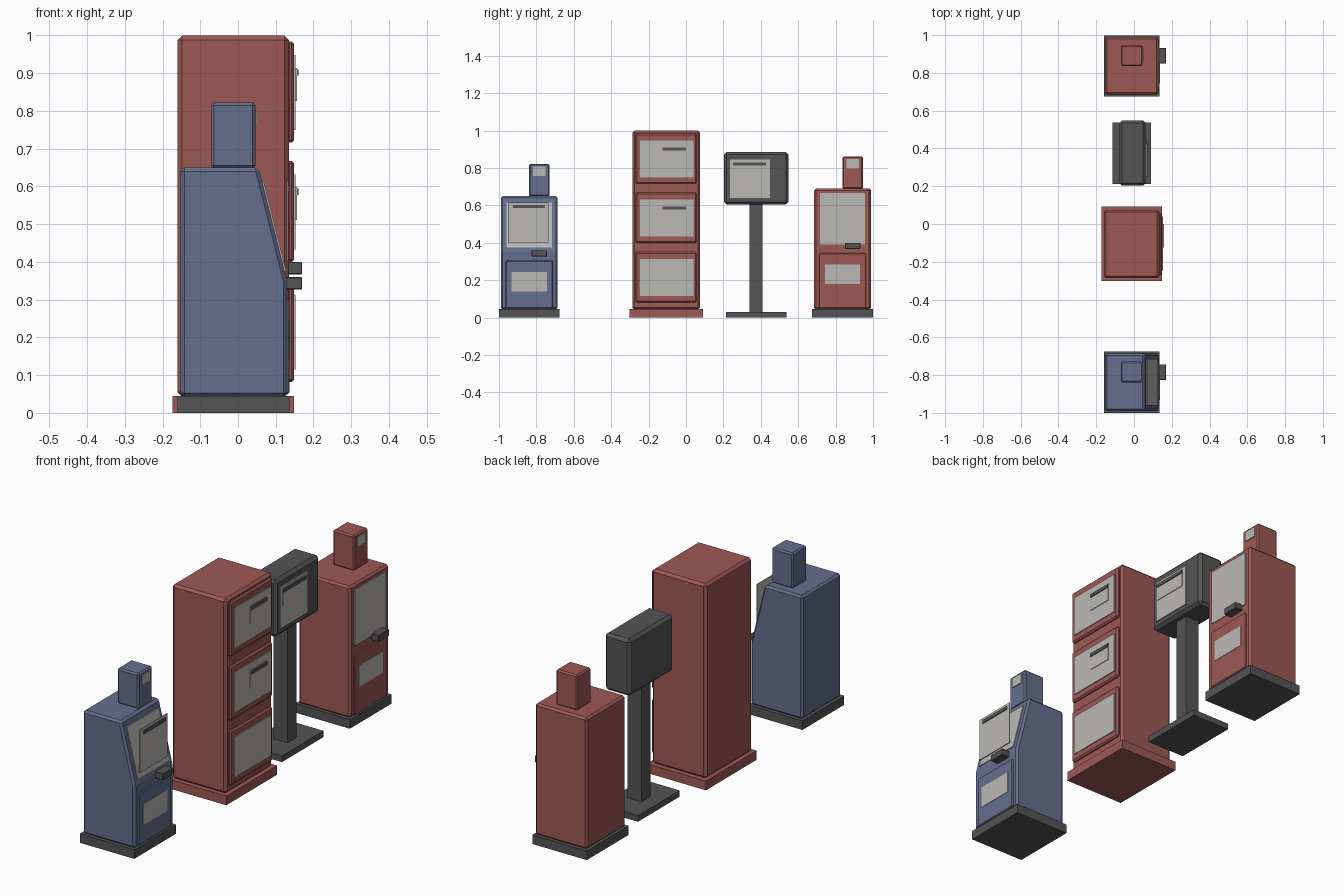
import bpy, bmesh

cube = bpy.data.objects.get("Cube")
if cube:
    bpy.data.objects.remove(cube, do_unlink=True)


def make_material(name, rgb):
    mat = bpy.data.materials.new(name)
    mat.use_nodes = True
    colour = (*rgb, 1)
    mat.diffuse_color = colour
    mat.node_tree.nodes["Principled BSDF"].inputs["Base Color"].default_value = colour
    return mat


RED = make_material("faded red", (.34, .10, .092))
BLUE = make_material("slate blue", (.13, .16, .27))
GREY = make_material("pale grey", (.50, .485, .46))
DARK = make_material("charcoal", (.09, .09, .09))


def prism(name, mat, profile, y0, y1, bevel=0):
    """Extrude an (x, z) outline along y."""
    bm = bmesh.new()
    face = bm.faces.new([bm.verts.new((x, y0, z)) for x, z in profile])
    out = bmesh.ops.extrude_face_region(bm, geom=[face])
    for v in out["geom"]:
        if isinstance(v, bmesh.types.BMVert):
            v.co.y = y1
    bmesh.ops.recalc_face_normals(bm, faces=bm.faces)
    mesh = bpy.data.meshes.new(name)
    bm.to_mesh(mesh)
    bm.free()
    mesh.materials.append(mat)
    obj = bpy.data.objects.new(name, mesh)
    bpy.context.collection.objects.link(obj)
    if bevel:
        mod = obj.modifiers.new("chamfer", "BEVEL")
        mod.width, mod.segments = bevel, 1
    return obj


def box(name, mat, x, y, z, bevel=0):
    return prism(name, mat, [(x[0], z[0]), (x[1], z[0]), (x[1], z[1]), (x[0], z[1])],
                 y[0], y[1], bevel)


def plate(name, mat, x, y, z, depth=.004):
    """Thin panel standing on a front face at x."""
    return box(name, mat, (x - .001, x + depth), y, z)


def pull_bar(name, x, y, z):
    """Slim dark bar with a small card hanging below it."""
    plate(name + "_card", GREY, x + .003, y, (z - .075, z + .012), .002)
    plate(name + "_bar", DARK, x + .004, y, (z - .008, z + .008), .005)


def coin_box(name, mat, yc, top, sloped):
    """Small vending box with coin head, handle and lower door."""
    def span(half, shift=0):
        return (yc + shift - half, yc + shift + half)

    front = .13
    box(name + "_plinth", DARK, (-.16, .136), span(.162), (0, .045))
    profile = [(-.152, .043), (front, .043), (front, top)]
    if sloped:
        profile[2:] = [(front, .35), (.055, top)]
    prism(name + "_body", mat, profile + [(-.152, top)], *span(.152), .01)
    # coin head
    box(name + "_coin_head", mat, (-.07, .046), span(.055, .054), (top - .002, top + .172), .007)
    plate(name + "_coin_window", GREY, .046, span(.033, .054), (top + .108, top + .158))
    # lower door
    box(name + "_lower_door", mat, (front - .005, front + .006), span(.126),
        (.05, top - .345), .004)
    plate(name + "_lower_window", GREY, front + .006, span(.094), (top - .51, top - .405), .002)
    # handle
    box(name + "_handle", DARK, (front - .005, .17), span(.041, .054),
        (top - .323, top - .29), .002)
    # display window
    if sloped:
        def slope_x(z):
            return front + (z - .35) * (.055 - front) / (top - .35)
        lo, hi = .375, .615
        prism(name + "_display_window", GREY,
              [(slope_x(lo) - .002, lo), (slope_x(lo) + .004, lo),
               (slope_x(hi) + .004, hi), (slope_x(hi) - .002, hi)], *span(.122))
        plate(name + "_display_sheet", GREY, .13, span(.108, -.006), (.402, .615), .003)
        plate(name + "_display_bar", DARK, .133, span(.085, -.002), (.585, .602))
    else:
        plate(name + "_display_window", GREY, front, span(.121), (top - .30, top - .025))


coin_box("blue_box", BLUE, -.838, .65, True)
coin_box("red_box", RED, .837, .69, False)

# tall cabinet with three stacked doors
box("cabinet_plinth", RED, (-.173, .148), (-.302, .092), (0, .045))
box("cabinet_body", RED, (-.16, .135), (-.287, .075), (.043, 1), .012)
for label, low in (("lower", .082), ("middle", .4), ("upper", .716)):
    box(label + "_door", RED, (.13, .149), (-.27, .057), (low, low + .268), .007)
    plate(label + "_door_window", GREY, .149, (-.247, .04), (low + .033, low + .232))
    if label != "lower":
        pull_bar(label + "_door", .151, (-.125, 0), low + .186)

# pedestal dispenser
box("pedestal_foot", DARK, (-.115, .09), (.213, .537), (0, .03))
box("pedestal_post", DARK, (-.045, .03), (.34, .41), (.028, .61))
box("pedestal_head", DARK, (-.077, .062), (.203, .548), (.605, .885), .014)
plate("pedestal_window", GREY, .062, (.235, .45), (.64, .845))
pull_bar("pedestal", .064, (.25, .427), .822)
